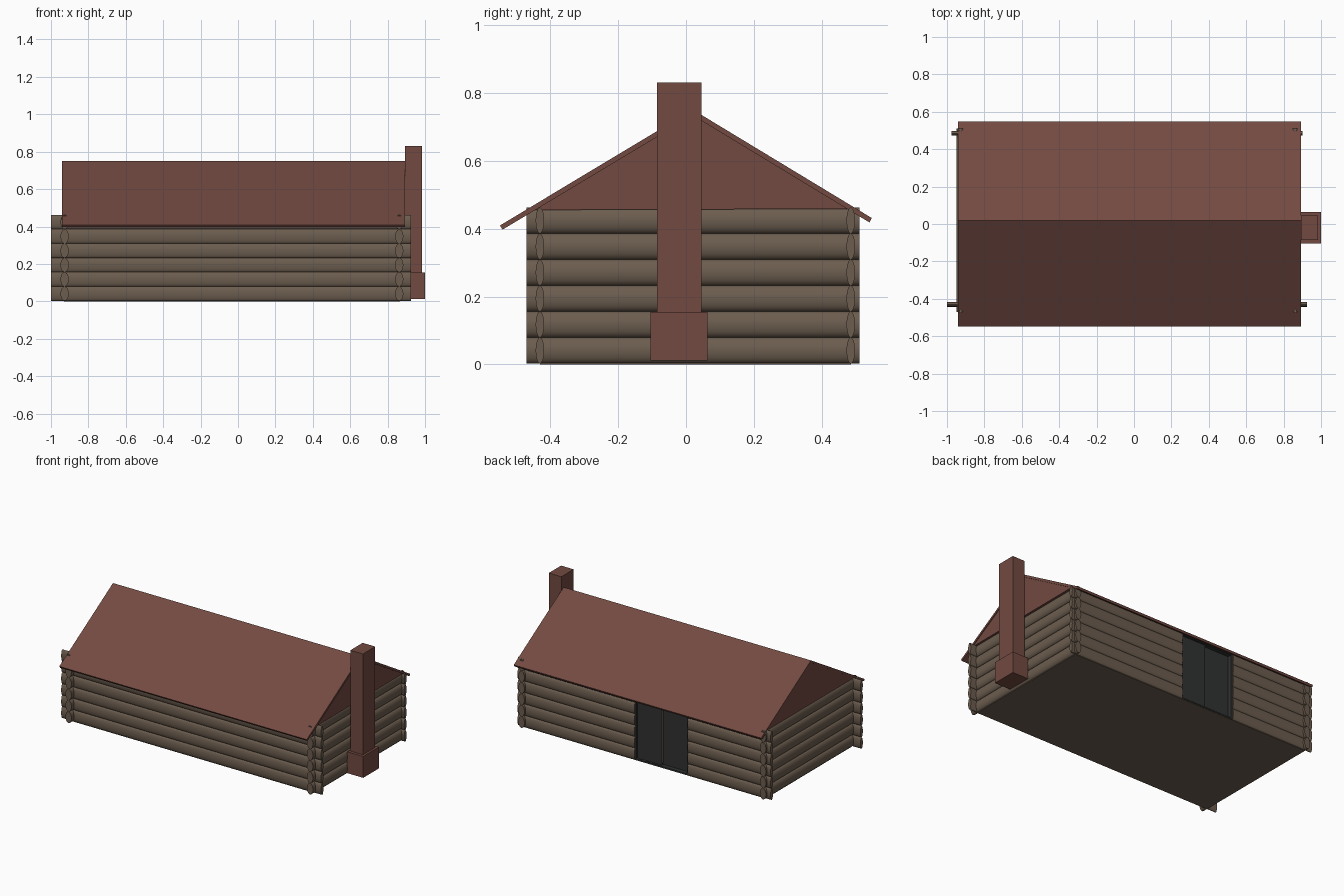
import bpy, bmesh, math
from mathutils import Matrix

if "Cube" in bpy.data.objects:
    bpy.data.objects.remove(bpy.data.objects["Cube"])


def material(name, rgb):
    m = bpy.data.materials.new(name)
    m.diffuse_color = (*rgb, 1)
    m.use_nodes = True
    m.node_tree.nodes["Principled BSDF"].inputs["Base Color"].default_value = m.diffuse_color
    return m


WOOD = material("log_wood", (0.15, 0.11, 0.078))
RED = material("red_brown", (0.17, 0.068, 0.053))
DARK = material("dark_panel", (0.03, 0.031, 0.032))


def finish(name, bm, mat, smooth=False):
    bmesh.ops.recalc_face_normals(bm, faces=bm.faces)
    mesh = bpy.data.meshes.new(name)
    bm.to_mesh(mesh)
    bm.free()
    mesh.materials.append(mat)
    ob = bpy.data.objects.new(name, mesh)
    bpy.context.collection.objects.link(ob)
    if smooth:
        bpy.ops.object.select_all(action='DESELECT')
        ob.select_set(True)
        bpy.context.view_layer.objects.active = ob
        bpy.ops.object.shade_smooth_by_angle(angle=math.radians(40))
    return ob


def box(name, x, y, z, mat):
    bm = bmesh.new()
    lo, hi = zip(x, y, z)
    size = [b - a for a, b in zip(lo, hi)]
    mid = [(a + b) / 2 for a, b in zip(lo, hi)]
    bmesh.ops.create_cube(bm, size=1, matrix=Matrix.Translation(mid) @ Matrix.Diagonal((*size, 1)))
    return finish(name, bm, mat)


def prism(name, profile, x0, x1, mat):
    # a (y, z) outline extruded along x
    bm = bmesh.new()
    face = bm.faces.new([bm.verts.new((x0, y, z)) for y, z in profile])
    new = bmesh.ops.extrude_face_region(bm, geom=[face])["geom"]
    verts = [g for g in new if isinstance(g, bmesh.types.BMVert)]
    bmesh.ops.translate(bm, verts=verts, vec=(x1 - x0, 0, 0))
    return finish(name, bm, mat)


ROWS, LOG_H, BASE = 6, 0.0765, 0.003


def log_wall(name, axis, pos, spans, half_width):
    # stack of oval logs running along x or y
    bm = bmesh.new()
    for row in range(ROWS):
        z = BASE + (row + 0.5) * LOG_H
        for a, b in spans:
            m = Matrix.Diagonal((half_width, b - a, LOG_H / 2, 1)) @ Matrix.Rotation(math.pi / 2, 4, 'X')
            if axis == 'x':
                m = Matrix.Translation(((a + b) / 2, pos, z)) @ Matrix.Rotation(math.pi / 2, 4, 'Z') @ m
            else:
                m = Matrix.Translation((pos, (a + b) / 2, z)) @ m
            bmesh.ops.create_cone(bm, cap_ends=True, segments=24, radius1=1, radius2=1, depth=1, matrix=m)
    return finish(name, bm, WOOD, smooth=True)


# log walls, with a door opening in the back one
DOOR = (-0.36, 0.035)
log_wall("front_logs", 'x', -0.43, [(-1.0, 0.925)], 0.0125)
log_wall("back_logs", 'x', 0.485, [(-0.975, DOOR[0]), (DOOR[1], 0.9)], 0.0125)
log_wall("left_logs", 'y', -0.927, [(-0.47, 0.51)], 0.022)
log_wall("right_logs", 'y', 0.862, [(-0.47, 0.51)], 0.022)

# floor
box("floor", (-0.93, 0.865), (-0.43, 0.485), (0, 0.012), WOOD)

# roof slabs and gable walls
prism("roof", [(-0.548, 0.409), (0.02, 0.75), (0.547, 0.431), (0.54, 0.418),
               (0.02, 0.733), (-0.54, 0.397)], -0.94, 0.893, RED)
for side, x in (("left", -0.937), ("right", 0.868)):
    prism(side + "_gable", [(-0.445, 0.455), (0.02, 0.734), (0.475, 0.458)], x, x + 0.02, RED)

# sliding doors and their frame
box("outer_door", (-0.155, DOOR[1]), (0.468, 0.476), (0.01, 0.45), DARK)
box("inner_door", (DOOR[0], -0.15), (0.452, 0.46), (0.01, 0.45), DARK)
for side, x in (("left", DOOR[0]), ("right", DOOR[1] - 0.01)):
    box(side + "_door_jamb", (x, x + 0.01), (0.45, 0.488), (0.003, 0.455), DARK)
box("door_sill", DOOR, (0.45, 0.488), (0.003, 0.012), DARK)
box("door_lintel", DOOR, (0.45, 0.488), (0.445, 0.46), DARK)

# chimney
box("chimney_shaft", (0.892, 0.985), (-0.085, 0.045), (0.15, 0.83), RED)
box("chimney_base", (0.882, 1.0), (-0.104, 0.063), (0.012, 0.155), RED)
